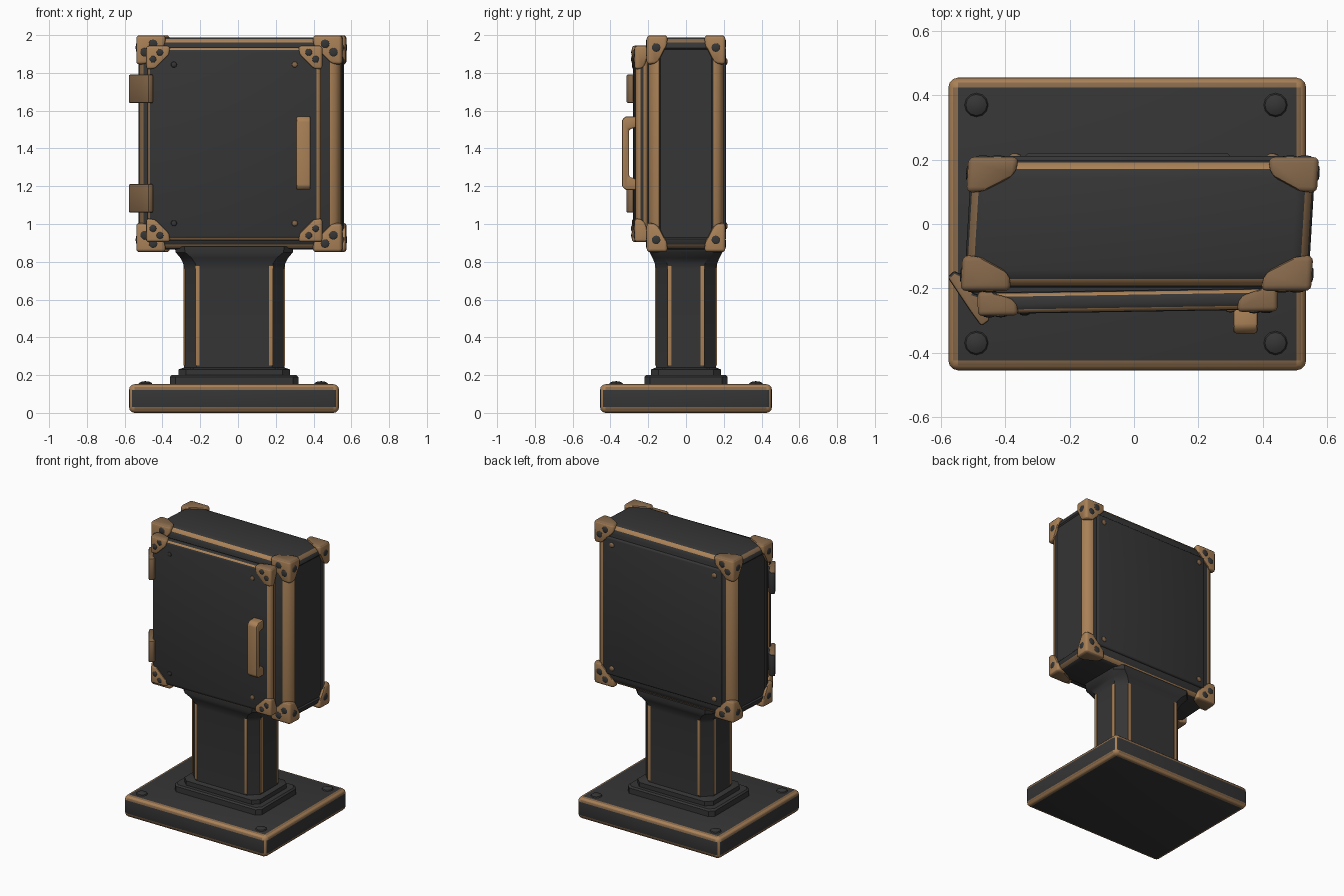
import bpy, bmesh, math
from mathutils import Vector, Matrix

if "Cube" in bpy.data.objects:
    bpy.data.objects.remove(bpy.data.objects["Cube"])


def material(name, rgb):
    m = bpy.data.materials.new(name)
    m.diffuse_color = (*rgb, 1)
    m.use_nodes = True
    m.node_tree.nodes["Principled BSDF"].inputs["Base Color"].default_value = m.diffuse_color
    return m


MATS = [material("dark_iron", (0.036, 0.036, 0.036)),
        material("bronze", (0.40, 0.22, 0.095)),
        material("worn_bronze", (0.24, 0.14, 0.07))]
DARK, BRONZE, WORN = 0, 1, 2


def finish(name, bm, mat=None, move=None, rule=None):
    """Turn a bmesh into a named object, smooth with sharp edges kept."""
    if move:
        bmesh.ops.transform(bm, matrix=move, verts=bm.verts)
    bmesh.ops.recalc_face_normals(bm, faces=bm.faces)
    bm.normal_update()
    for f in bm.faces:
        if mat is not None:
            f.material_index = mat
        if rule:
            f.material_index = rule(f)
    me = bpy.data.meshes.new(name)
    bm.to_mesh(me)
    bm.free()
    for m in MATS:
        me.materials.append(m)
    me.shade_smooth()
    me.set_sharp_from_angle(angle=math.radians(35))
    ob = bpy.data.objects.new(name, me)
    bpy.context.collection.objects.link(ob)
    return ob


def bevel(bm, width, segs=3):
    edges = [e for e in bm.edges if len(e.link_faces) == 2 and e.calc_face_angle(0) > 0.3]
    bmesh.ops.bevel(bm, geom=edges, offset=width, offset_type='OFFSET', segments=segs,
                    profile=0.5, affect='EDGES', clamp_overlap=True)
    bm.normal_update()


def rounded_box(lo, hi, width, paint=None):
    """Bevelled box; paint 'edges' = worn rims with bronze crest, 'frame' = posts plus thin rim lines."""
    lo, hi = Vector(lo), Vector(hi)
    bm = bmesh.new()
    bmesh.ops.create_cube(bm, size=1)
    for v in bm.verts:
        v.co = Vector([(lo[i] + hi[i]) / 2 + v.co[i] * (hi[i] - lo[i]) for i in range(3)])
    bevel(bm, width)
    for f in bm.faces:
        n = f.normal
        a = sorted(abs(c) for c in n)
        if a[2] > 0.998 or not paint:
            continue
        middle = a[2] - a[1] < 0.1 or a[0] > 0.1
        if paint == 'edges':
            f.material_index = BRONZE if middle else (WORN if abs(n.z) > 0.05 else DARK)
        elif abs(n.z) < 0.05:
            # posts: bronze, but the hinge side at the front stays mostly dark
            hinge_side = n.x < 0 and n.y < 0
            f.material_index = (WORN if middle else DARK) if hinge_side else BRONZE
        elif middle:
            f.material_index = BRONZE if abs(n.y) > abs(n.x) else WORN
    return bm


def extrude_profile(pts, depth, width):
    """Extrude a closed 3D outline along a vector and round its edges."""
    bm = bmesh.new()
    face = bm.faces.new([bm.verts.new(p) for p in pts])
    r = bmesh.ops.extrude_face_region(bm, geom=[face])
    bmesh.ops.translate(bm, vec=depth, verts=[v for v in r['geom'] if isinstance(v, bmesh.types.BMVert)])
    bmesh.ops.recalc_face_normals(bm, faces=bm.faces)
    bevel(bm, width, 2)
    return bm


def corner_rule(f):
    """Corner caps are more worn on their tops and undersides."""
    return WORN if abs(f.normal.z) > 0.5 else BRONZE


def corner_fitting(name, corner, signs, arm, lip, depth_arm, width, move):
    """Corner cap with diagonally cut plates on its three sides."""
    a, b = Vector((arm, depth_arm, arm)), lip
    pts = [(0, 0, 0), (a.x, 0, 0), (a.x, b, 0), (a.x, 0, b), (0, a.y, 0), (b, a.y, 0),
           (0, a.y, b), (0, 0, a.z), (b, 0, a.z), (0, b, a.z)]
    bm = bmesh.new()
    for p in pts:
        bm.verts.new([corner[i] - signs[i] * p[i] for i in range(3)])
    bmesh.ops.convex_hull(bm, input=bm.verts)
    bmesh.ops.dissolve_limit(bm, angle_limit=0.02, verts=bm.verts, edges=bm.edges)
    bm.normal_update()
    bevel(bm, width)
    finish(name, bm, None, move, corner_rule)


def stud(name, pos, normal, radius, height, mat, move=None):
    """Low domed rivet facing along a normal."""
    bm = bmesh.new()
    bmesh.ops.create_uvsphere(bm, u_segments=12, v_segments=6, radius=1)
    rot = Vector((0, 0, 1)).rotation_difference(Vector(normal)).to_matrix().to_4x4()
    m = Matrix.Translation(pos) @ rot @ Matrix.Diagonal((radius, radius, height, 1))
    bmesh.ops.transform(bm, matrix=m, verts=bm.verts)
    finish(name, bm, mat, move)


# Base slab with worn rim and four bolts
finish("base", rounded_box((-0.577, -0.455, 0), (0.535, 0.455, 0.152), 0.03, 'edges'))
for x in (-0.49, 0.44):
    for y in (-0.37, 0.37):
        stud("base_bolt", (x, y, 0.15), (0, 0, 1), 0.038, 0.018, DARK)

# Stepped foot, chamfered column and flared neck, lofted from octagonal rings
rings = [(0.14, 0.34, 0.22, 0.03), (0.19, 0.34, 0.22, 0.03), (0.20, 0.33, 0.21, 0.03),
         (0.20, 0.295, 0.185, 0.04), (0.23, 0.295, 0.185, 0.04), (0.24, 0.265, 0.16, 0.065),
         (0.76, 0.265, 0.16, 0.065), (0.79, 0.27, 0.165, 0.065), (0.82, 0.285, 0.177, 0.06),
         (0.85, 0.31, 0.192, 0.05), (0.88, 0.315, 0.192, 0.05)]
CX = -0.02
bm = bmesh.new()
loops = []
for z, hx, hy, c in rings:
    octagon = [(hx, -hy + c), (hx, hy - c), (hx - c, hy), (-hx + c, hy),
               (-hx, hy - c), (-hx, -hy + c), (-hx + c, -hy), (hx - c, -hy)]
    loops.append([bm.verts.new((CX + x, y, z)) for x, y in octagon])
for l0, l1 in zip(loops, loops[1:]):
    for i in range(8):
        j = (i + 1) % 8
        bm.faces.new((l0[i], l0[j], l1[j], l1[i]))
bm.faces.new(loops[0])
bm.faces.new(loops[-1])
finish("column", bm, DARK)

# Worn lines along the chamfer edges of the column
for sx in (-1, 1):
    for sy in (-1, 1):
        x, y = CX + sx * 0.194, sy * 0.16
        finish("column_line", rounded_box((x - 0.011, y - 0.004, 0.25), (x + 0.011, y + 0.004, 0.78), 0.002), BRONZE)
        x, y = CX + sx * 0.265, sy * 0.088
        finish("column_line", rounded_box((x - 0.004, y - 0.011, 0.25), (x + 0.004, y + 0.011, 0.78), 0.002), BRONZE)

# Cabinet body, slightly skewed in plan, with recessed side panels
skew = Matrix(((1, 0.06, 0, 0.018), (0, 1, 0, 0), (0, 0, 1, 0), (0, 0, 0, 1)))
bm = rounded_box((-0.535, -0.198, 0.865), (0.535, 0.198, 1.988), 0.055, 'frame')
sides = [f for f in bm.faces if abs(f.normal.x) > 0.999]
bmesh.ops.inset_individual(bm, faces=sides, thickness=0.012, depth=-0.008)
finish("cabinet", bm, None, skew)

# Back panel with screws
finish("back_panel", rounded_box((-0.45, 0.18, 0.94), (0.45, 0.212, 1.91), 0.012), DARK, skew)
for x in (-0.4, 0.4):
    for z in (0.99, 1.86):
        stud("back_screw", (x, 0.212, z), (0, 1, 0), 0.018, 0.008, WORN, skew)

# Cabinet corner fittings with dark rivets on each side
for sx in (-1, 1):
    for sy in (-1, 1):
        for sz in (-1, 1):
            c = (sx * 0.545, sy * 0.208, 1.425 + sz * 0.574)
            corner_fitting("cabinet_corner", c, (sx, sy, sz), 0.155, 0.06, 0.11, 0.03, skew)
            for dx, dz in ((0.045, 0.09), (0.09, 0.045)):
                stud("corner_rivet", (c[0] - sx * dx, c[1], c[2] - sz * dz),
                     (0, sy, 0), 0.023, 0.005, DARK, skew)
            stud("corner_rivet", (c[0], c[1] - sy * 0.05, c[2] - sz * 0.065),
                 (sx, 0, 0), 0.023, 0.005, DARK, skew)

# Door, turned very slightly on its hinges
swing = Matrix.Translation((-0.02, -0.24, 0)) @ Matrix.Rotation(math.radians(0.9), 4, 'Z')
finish("door", rounded_box((-0.46, -0.033, 0.912), (0.46, 0.033, 1.935), 0.026, 'frame'), None, swing)
finish("door_seal", rounded_box((-0.42, 0.02, 0.95), (0.42, 0.06, 1.90), 0.005), DARK, swing)
for sx in (-1, 1):
    for sz in (-1, 1):
        c = (sx * 0.466, -0.039, 1.424 + sz * 0.52)
        corner_fitting("door_corner", c, (sx, -1, sz), 0.125, 0.05, 0.076, 0.018, swing)
        for dx, dz in ((0.035, 0.072), (0.072, 0.035)):
            stud("door_rivet", (c[0] - sx * dx, -0.039, c[2] - sz * dz), (0, -1, 0), 0.018, 0.005, DARK, swing)
        stud("door_screw", (sx * 0.32, -0.033, 1.424 + sz * 0.42), (0, -1, 0), 0.016, 0.007,
             WORN if sx > 0 else DARK, swing)

# Two wrap-around hinges, dark behind
outline = [(-0.58, -0.165), (-0.56, -0.145), (-0.53, -0.16), (-0.50, -0.215), (-0.45, -0.23),
           (-0.45, -0.30), (-0.475, -0.318), (-0.51, -0.27)]
for z in (1.06, 1.64):
    finish("hinge", extrude_profile([(x, y, z) for x, y in outline], (0, 0, 0.152), 0.008), None, None,
           lambda f: DARK if f.normal.y > 0.2 else WORN)

# Bracket-shaped pull handle
bracket = [(-0.25, 1.18), (-0.32, 1.18), (-0.34, 1.20), (-0.34, 1.55), (-0.32, 1.57), (-0.25, 1.57),
           (-0.25, 1.515), (-0.302, 1.50), (-0.302, 1.25), (-0.25, 1.235)]
finish("handle", extrude_profile([(0.308, y, z) for y, z in bracket], (0.077, 0, 0), 0.01), BRONZE)
